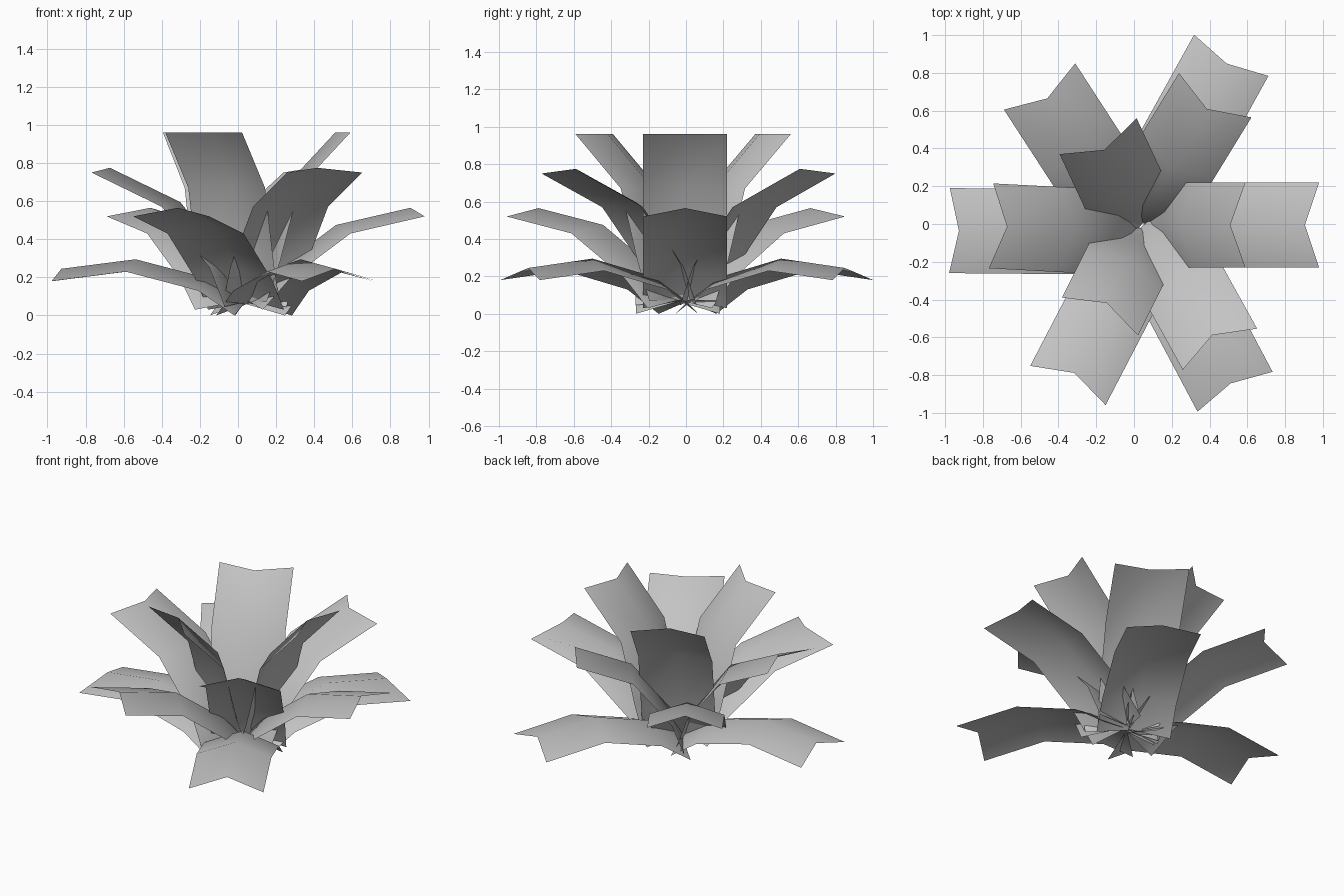
import bpy, math
from mathutils import Vector

cube = bpy.data.objects.get("Cube")
if cube:
    bpy.data.objects.remove(cube, do_unlink=True)

# One plain leaf colour
LEAF = (0.55, 0.55, 0.55, 1.0)
mat = bpy.data.materials.new("pale grey leaf")
mat.use_nodes = True
mat.diffuse_color = LEAF
bsdf = next(n for n in mat.node_tree.nodes if n.type == "BSDF_PRINCIPLED")
bsdf.inputs["Base Color"].default_value = LEAF
bsdf.inputs["Roughness"].default_value = 0.9
HALF_WIDTH = 0.225


def make_leaf(name, end, angle, profile, ridge):
    """Folded strip, from its tip edge inwards; ridge = (inward, up) shift of the fold."""
    a = math.radians(angle)
    out = Vector((math.cos(a), math.sin(a), 0))
    side = Vector((-out.y, out.x, 0)) * HALF_WIDTH
    fold = Vector((0, 0, ridge[1])) - out * ridge[0]
    verts, faces = [], []
    for inward, z in profile:
        centre = Vector((end[0], end[1], z)) - out * inward
        verts += [centre + side, centre + fold, centre - side]
    for r in range(len(profile) - 1):
        for c in range(2):
            k = r * 3 + c
            faces.append((k, k + 3, k + 4, k + 1))
    mesh = bpy.data.meshes.new(name)
    mesh.from_pydata(verts, [], faces)
    mesh.materials.append(mat)
    mesh.polygons.foreach_set("use_smooth", [True] * len(faces))
    obj = bpy.data.objects.new(name, mesh)
    bpy.context.collection.objects.link(obj)


# Four whorls of three leaves, crossing at the crown:
# (profile of (inward, z), ridge shift, [(tip x, tip y, heading)])
whorls = {
    "upright_leaf": (
        [(0, .96), (.27, .67), (.37, .28), (.44, .07)], (.08, 0),
        [(.59, -.005, 0), (-.19, .465, 115), (-.18, -.49, 243.5)]),
    "high_leaf": (
        [(0, .75), (.37, .57), (.62, .25), (.70, .045)], (.085, .025),
        [(-.757, -.01, 177), (.43, .682, 58.5), (.455, -.663, 299)]),
    "middle_leaf": (
        [(0, .52), (.39, .43), (.71, .19), (.85, .03)], (.075, .045),
        [(.98, -.005, 0), (-.5, .728, 123), (-.35, -.855, 242.5)]),
    "drooping_leaf": (
        [(0, .18), (.39, .23), (.77, .13), (.96, 0)], (.05, .065),
        [(-.977, -.035, 179.5), (.515, .893, 61), (.535, -.888, 298)]),
}
for name, (profile, ridge, places) in whorls.items():
    for n, (x, y, heading) in enumerate(places, 1):
        make_leaf(f"{name}_{n}", (x, y), heading, profile, ridge)
